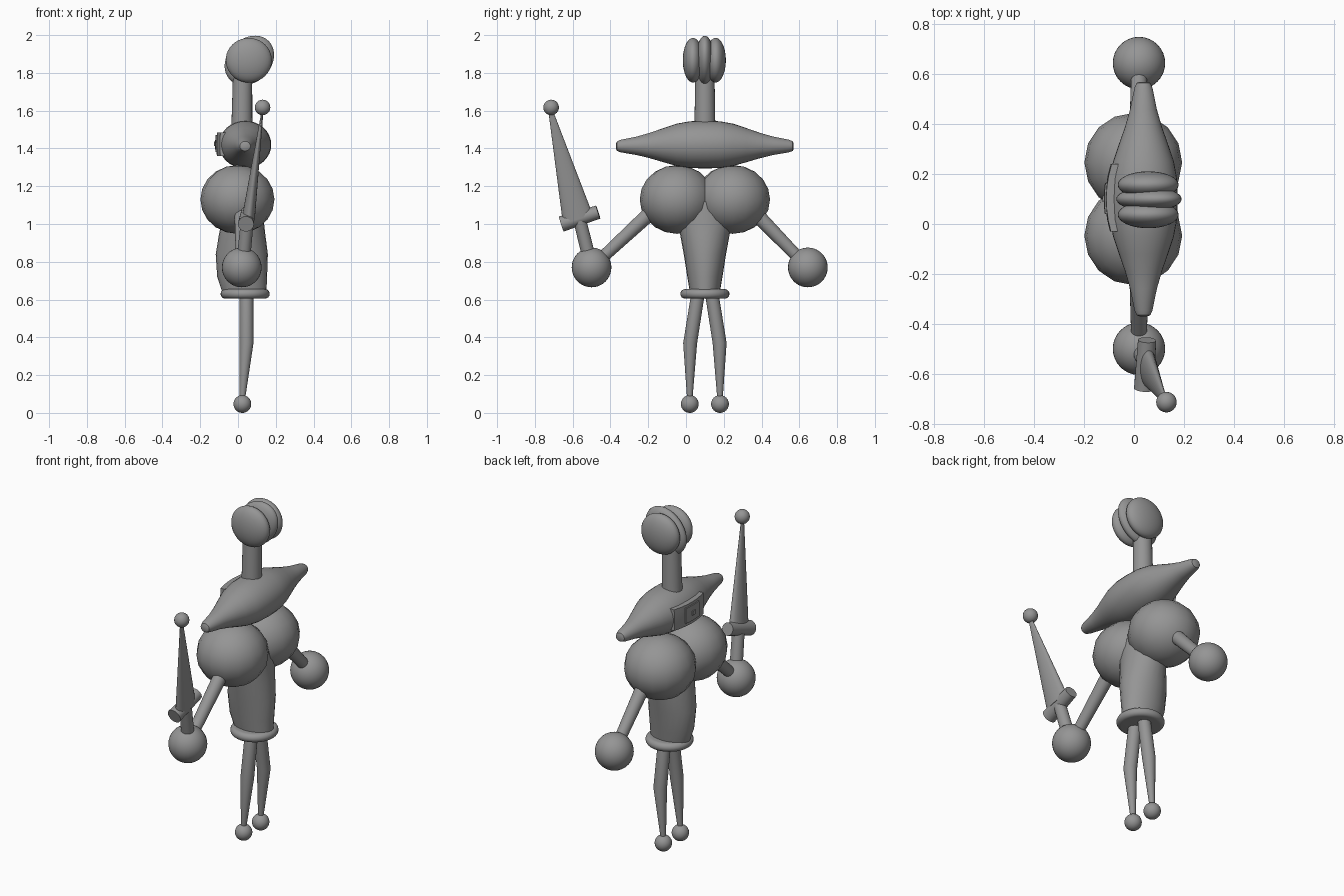
import bpy, bmesh, math
from mathutils import Vector, Matrix

cube = bpy.data.objects.get("Cube")
if cube:
    bpy.data.objects.remove(cube, do_unlink=True)

grey = bpy.data.materials.new("plain_grey")
grey.use_nodes = True
COLOUR = (0.3, 0.3, 0.3, 1)
grey.diffuse_color = COLOUR
grey.node_tree.nodes["Principled BSDF"].inputs["Base Color"].default_value = COLOUR
MID = 0.1  # plane of symmetry along y


def finish(name, bm, angle=40):
    bmesh.ops.recalc_face_normals(bm, faces=bm.faces)
    mesh = bpy.data.meshes.new(name)
    bm.to_mesh(mesh)
    bm.free()
    mesh.materials.append(grey)
    ob = bpy.data.objects.new(name, mesh)
    bpy.context.collection.objects.link(ob)
    bpy.ops.object.select_all(action='DESELECT')
    ob.select_set(True)
    bpy.context.view_layer.objects.active = ob
    bpy.ops.object.shade_smooth_by_angle(angle=math.radians(angle))
    return ob


def ball(name, centre, radii, tilt=0, segments=32, rings=20):
    bm = bmesh.new()
    bmesh.ops.create_uvsphere(bm, u_segments=segments, v_segments=rings, radius=1)
    m = Matrix.Translation(centre) @ Matrix.Rotation(tilt, 4, 'Y') @ Matrix.Diagonal((*radii, 1))
    bmesh.ops.transform(bm, matrix=m, verts=bm.verts)
    return finish(name, bm, 60)


def loft(name, rings, sides=24, angle=40):
    """Skin rings given as (centre, u radius, v radius, u axis, v axis)."""
    bm = bmesh.new()
    loops = []
    for c, ru, rv, u, v in rings:
        turn = [2 * math.pi * i / sides for i in range(sides)]
        loops.append([bm.verts.new(Vector(c) + u * ru * math.cos(t) + v * rv * math.sin(t)) for t in turn])
    for a, b in zip(loops, loops[1:]):
        for i in range(sides):
            j = (i + 1) % sides
            bm.faces.new((a[i], a[j], b[j], b[i]))
    bm.faces.new(loops[0])
    bm.faces.new(loops[-1])
    return finish(name, bm, angle)


X, Y, Z = Vector((1, 0, 0)), Vector((0, 1, 0)), Vector((0, 0, 1))


def rod(name, stops, flat=1, sides=24):
    """Round bar through (point, radius) stops; flat squeezes it along x."""
    d = Vector(stops[-1][0]) - Vector(stops[0][0])
    v = d.cross(X).normalized()
    u = v.cross(d).normalized()
    return loft(name, [(p, r * flat, r, u, v) for p, r in stops], sides)


# Head: two discs either side of a tilted middle lobe
for side, s in (("right", -1), ("left", 1)):
    ball("head_lobe_" + side, (0.057, MID - 0.003 + s * 0.06, 1.867), (0.122, 0.054, 0.118))
ball("head_middle_lobe", (0.06, MID, 1.866), (0.145, 0.048, 0.115), -math.pi / 4)
rod("neck", [((0.02, MID, 1.48), 0.056), ((0.025, MID, 1.85), 0.05)])

# Shoulders: spindle along y
half = [(0.47, 0.015), (0.465, 0.026), (0.445, 0.034), (0.36, 0.05), (0.29, 0.069),
        (0.22, 0.092), (0.15, 0.114), (0.08, 0.126)]
profile = [(-d, r) for d, r in half] + [(0, 0.129)] + [(d, r) for d, r in reversed(half)]
loft("shoulders", [((0.038, MID + d, 1.41 + 0.08 * r), r * 1.07, r * 0.98, X, Z) for d, r in profile], 32)

# Torso: two balls over a tapering trunk
for side, y in (("right", -0.047), ("left", 0.247)):
    ball("torso_ball_" + side, (-0.003, y, 1.13), (0.196, 0.198, 0.182), 0, 16, 10)
trunk = [(0.63, 0.035, 0.115, 0.078), (0.72, 0.022, 0.132, 0.093), (0.84, 0.02, 0.138, 0.112),
         (0.95, 0.022, 0.122, 0.132), (1.02, 0.026, 0.11, 0.143), (1.12, 0.03, 0.1, 0.13)]
loft("trunk", [((cx, MID, z), rx, ry, X, Y) for z, cx, rx, ry in trunk])

# Hem ring
hem = []
for i in range(13):
    t = math.pi * (i / 12 - 0.5)
    r = 0.105 + 0.025 * math.cos(t)
    hem.append(((0.038, MID, 0.63 + 0.025 * math.sin(t)), r, r, X, Y))
loft("hem_ring", hem, 32)

# Legs and feet
for side, s in (("right", -1), ("left", 1)):
    def at(x, d, z):
        return (x, MID + s * d, z)
    leg = [(at(0.045, 0.035, 0.64), 0.036), (at(0.045, 0.078, 0.37), 0.037), (at(0.023, 0.08, 0.07), 0.014)]
    loft("leg_" + side, [(p, r, r, X, Y) for p, r in leg], 20)
    ball("foot_" + side, at(0.023, 0.08, 0.047), (0.047,) * 3)

# Arms and hands
for side, shoulder, hand in (("right", -0.16, -0.5), ("left", 0.34, 0.645)):
    tip = (0.02, hand, 0.77)
    rod("arm_" + side, [((0.02, shoulder, 1.085), 0.04), (tip, 0.03)])
    ball("hand_" + side, tip, (0.105,) * 3)

# Sword: grip, crossbar, flat tapering blade and tip ball
rod("sword_grip", [((0.025, -0.5, 0.77), 0.036), ((0.05, -0.565, 1.03), 0.034)])
rod("sword_crossbar", [((0.042, -0.66, 1.0), 0.042), ((0.052, -0.465, 1.063), 0.036)])
rod("sword_blade", [((0.055, -0.573, 1.03), 0.082), ((0.13, -0.717, 1.6), 0.012)], 0.42)
ball("sword_tip", (0.13, -0.714, 1.617), (0.041,) * 3)


# Badge: bent plates wrapped on the -x side of the shoulders
def plate(name, y0, y1, z0, z1, lift, thick):
    bm = bmesh.new()
    n = 6
    def surface(y, z, out):
        curve = 0.115 - 1.1 * (y - MID) ** 2 - 0.9 * (z - 1.42) ** 2
        return bm.verts.new((-(curve + out), y, z))
    grid = {}
    for k, out in enumerate((lift - thick, lift)):
        for i in range(n + 1):
            for j in range(n + 1):
                grid[k, i, j] = surface(y0 + (y1 - y0) * i / n, z0 + (z1 - z0) * j / n, out)
    for i in range(n):
        for j in range(n):
            for k in (0, 1):
                bm.faces.new((grid[k, i, j], grid[k, i + 1, j], grid[k, i + 1, j + 1], grid[k, i, j + 1]))
        for e in (0, n):
            bm.faces.new((grid[0, i, e], grid[0, i + 1, e], grid[1, i + 1, e], grid[1, i, e]))
            bm.faces.new((grid[0, e, i], grid[0, e, i + 1], grid[1, e, i + 1], grid[1, e, i]))
    return finish(name, bm, 30)


plate("badge_panel", -0.03, 0.24, 1.36, 1.485, 0, 0.035)
plate("badge_inner_panel", 0.04, 0.165, 1.38, 1.47, 0.006, 0.012)
plate("badge_stud", 0.09, 0.115, 1.413, 1.438, 0.011, 0.01)
